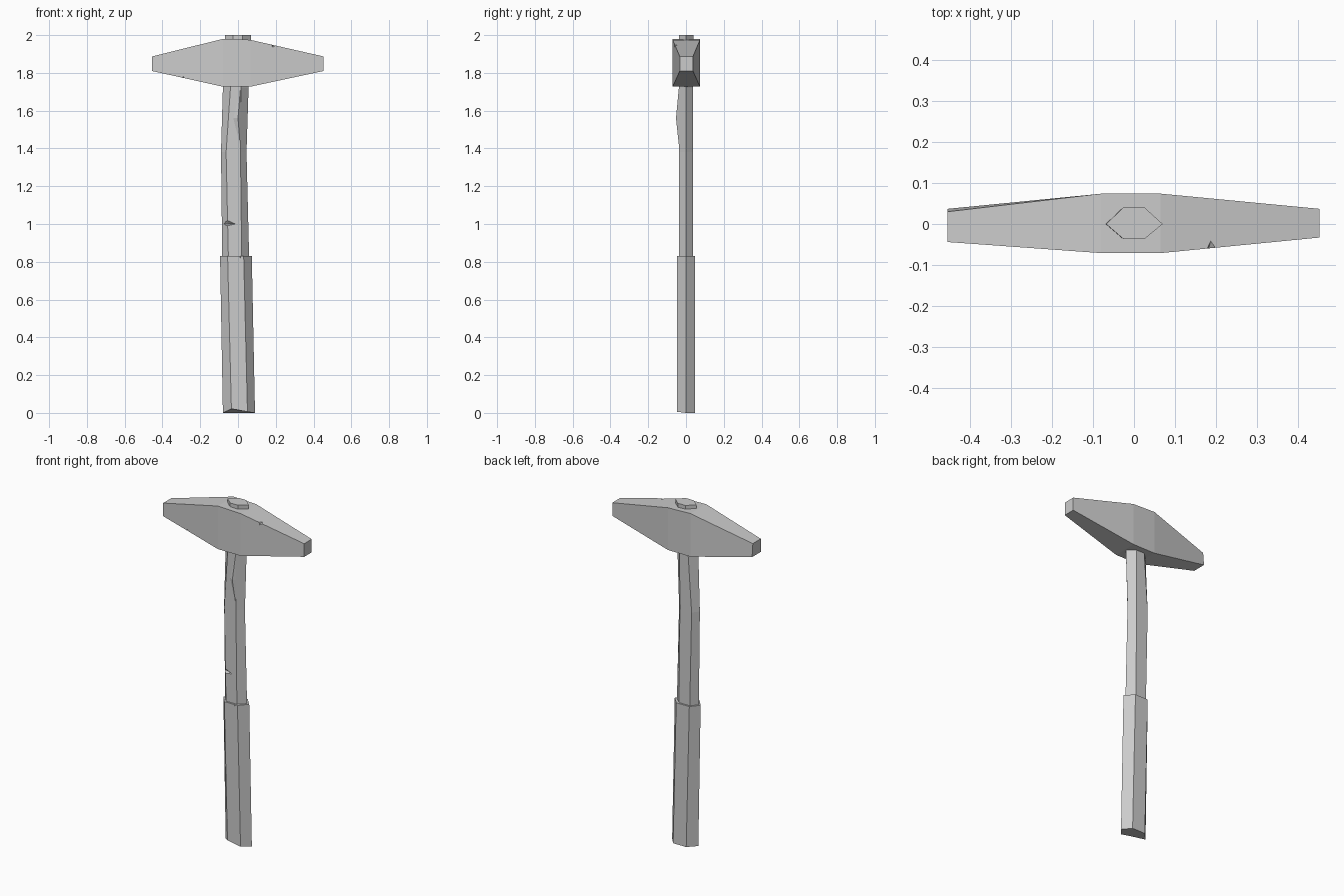
import bpy
import bmesh

cube = bpy.data.objects.get("Cube")
if cube:
    bpy.data.objects.remove(cube, do_unlink=True)

grey = bpy.data.materials.new("plain grey")
grey.use_nodes = True
COLOUR = (0.6, 0.6, 0.6, 1)
grey.diffuse_color = COLOUR
grey.node_tree.nodes["Principled BSDF"].inputs["Base Color"].default_value = COLOUR


def finish(name, bm):
    bmesh.ops.recalc_face_normals(bm, faces=bm.faces)
    mesh = bpy.data.meshes.new(name)
    bm.to_mesh(mesh)
    bm.free()
    mesh.materials.append(grey)
    obj = bpy.data.objects.new(name, mesh)
    bpy.context.collection.objects.link(obj)
    return obj


def loft(name, rings):
    """Skin a list of equal-length rings and cap both ends."""
    bm = bmesh.new()
    loops = [[bm.verts.new(p) for p in ring] for ring in rings]
    n = len(loops[0])
    for a, b in zip(loops, loops[1:]):
        for i in range(n):
            j = (i + 1) % n
            bm.faces.new((a[i], a[j], b[j], b[i]))
    bm.faces.new(loops[0][::-1])
    bm.faces.new(loops[-1])
    return finish(name, bm)


def hull(name, points):
    bm = bmesh.new()
    for p in points:
        bm.verts.new(p)
    bmesh.ops.convex_hull(bm, input=bm.verts)
    return finish(name, bm)


def chip(target, points):
    """Knock a faceted chip out of a part."""
    cutter = hull("chip_cutter", points)
    cutter.hide_render = True
    mod = target.modifiers.new("chip", 'BOOLEAN')
    mod.operation = 'DIFFERENCE'
    mod.solver = 'EXACT'
    mod.object = cutter
    bpy.context.view_layer.objects.active = target
    bpy.ops.object.modifier_apply(modifier=mod.name)
    bpy.data.objects.remove(cutter, do_unlink=True)


def hexagon(z, left, front_l, front_r, right, front, back):
    """Six-sided handle section with its corners pointing sideways."""
    return [(left, 0, z), (front_l, front, z), (front_r, front, z),
            (right, 0, z), (front_r, back, z), (front_l, back, z)]


# Bent shaft, running through the head
shaft = loft("shaft", [
    hexagon(0.78, -0.083, -0.05, 0.02, 0.06, -0.038, 0.038),
    hexagon(1.38, -0.09, -0.063, 0.013, 0.045, -0.038, 0.038),
    hexagon(1.72, -0.08, -0.04, 0.015, 0.056, -0.038, 0.038),
    hexagon(2.0, -0.068, -0.025, 0.025, 0.07, -0.037, 0.041),
])
chip(shaft, [(-0.1, -0.05, 1.05), (-0.1, -0.05, 0.975), (0.0, -0.045, 1.0),
             (-0.05, -0.02, 1.0), (-0.1, -0.01, 1.0)])

# Raised splinter below the head
hull("splinter", [(0.013, -0.036, 1.4), (0.0, -0.053, 1.56), (0.013, -0.038, 1.72),
                  (0.035, -0.016, 1.56), (-0.03, -0.035, 1.56)])

# Grip sleeve, with one worn corner at the base
base = hexagon(0, -0.08, -0.035, 0.05, 0.09, -0.048, 0.048)
base[1] = (-0.035, -0.048, 0.022)
base[2] = (0.05, -0.048, 0.006)
grip = loft("grip", [base, hexagon(0.83, -0.095, -0.055, 0.03, 0.073, -0.048, 0.048)])
chip(grip, [(0.0, -0.06, 0.84), (0.025, -0.06, 0.84), (0.012, -0.06, 0.78),
            (0.012, -0.042, 0.84)])


# Double-tapered head
def section(x, front, back, low, high, top_back=None):
    tb = back if top_back is None else top_back
    return [(x, front, low), (x, back, low), (x, tb, high), (x, front, high)]


head = loft("head", [
    section(-0.455, -0.044, 0.037, 1.81, 1.887, 0.03),
    section(-0.08, -0.071, 0.074, 1.727, 1.98),
    section(0.065, -0.071, 0.074, 1.727, 1.975),
    section(0.453, -0.033, 0.037, 1.81, 1.887),
])
# Chips on the head's front edges
chip(head, [(0.16, -0.09, 1.97), (0.24, -0.09, 1.95), (0.175, -0.09, 1.915),
            (0.19, -0.03, 1.955), (0.19, -0.03, 1.98)])
chip(head, [(-0.31, -0.08, 1.765), (-0.285, -0.08, 1.8), (-0.285, -0.08, 1.76),
            (-0.29, -0.035, 1.77)])
